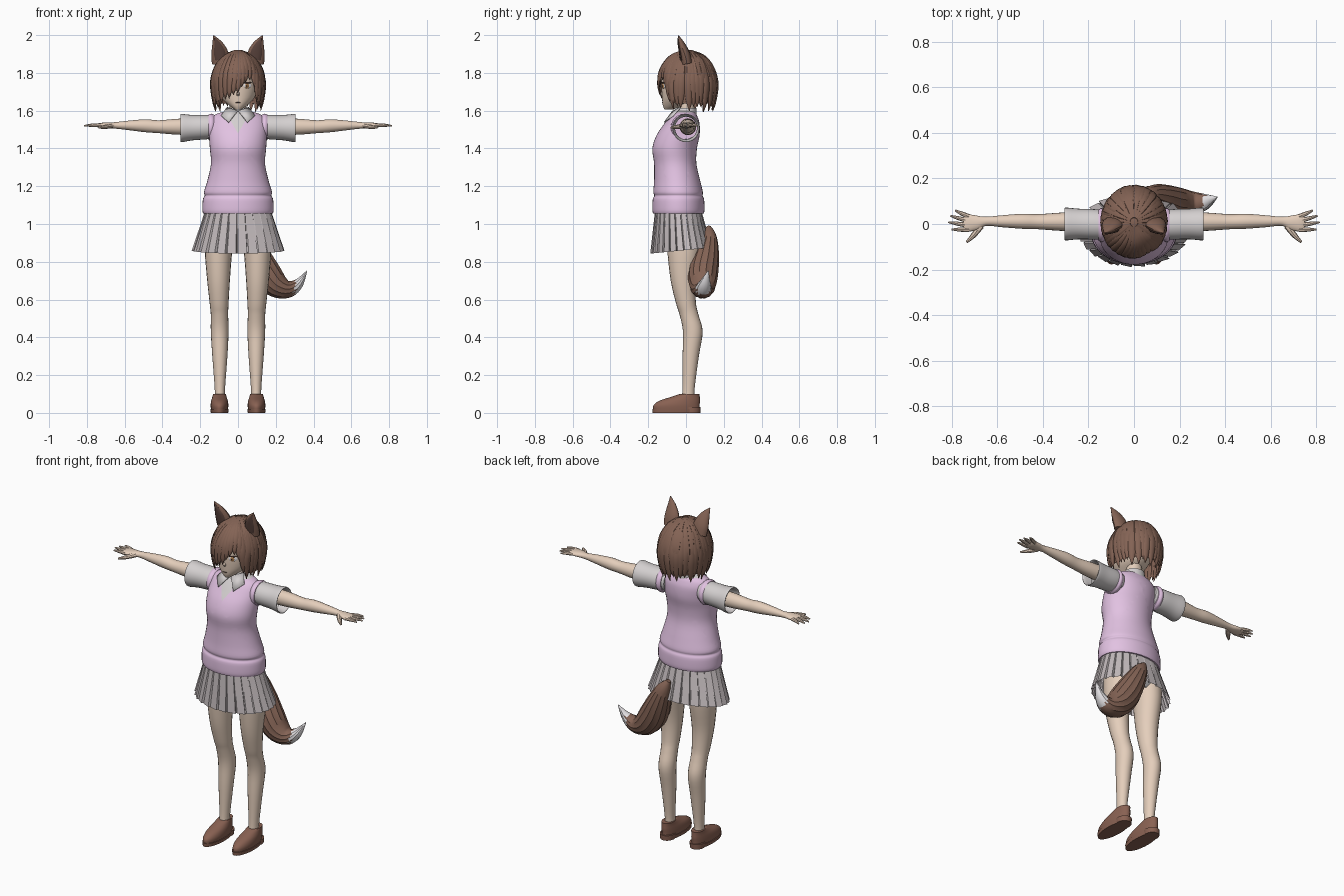
import bpy, bmesh, math, random
from mathutils import Vector, Matrix

random.seed(4)
cube = bpy.data.objects.get("Cube")
if cube:
    bpy.data.objects.remove(cube, do_unlink=True)

Z = Vector((0, 0, 1))
FRONT = Vector((0, -1, 0))


def material(name, r, g, b):
    m = bpy.data.materials.new(name)
    m.use_nodes = True
    m.diffuse_color = (r, g, b, 1)
    m.node_tree.nodes["Principled BSDF"].inputs["Base Color"].default_value = (r, g, b, 1)
    return m


skin = material("skin", .78, .62, .5)
pink = material("vest pink", .76, .54, .76)
shirt = material("shirt grey white", .66, .63, .63)
grey = material("skirt grey", .55, .5, .51)
brown = material("hair brown", .23, .125, .09)
dark = material("dark brown", .1, .055, .045)
leather = material("shoe brown", .25, .12, .085)
white = material("soft white", .8, .78, .8)
amber = material("eye amber", .5, .25, .09)


def make(name, bm, *mats, angle=40):
    """Turn a bmesh into a smooth-shaded object."""
    bmesh.ops.recalc_face_normals(bm, faces=bm.faces)
    mesh = bpy.data.meshes.new(name)
    bm.to_mesh(mesh)
    bm.free()
    for m in mats:
        mesh.materials.append(m)
    obj = bpy.data.objects.new(name, mesh)
    bpy.context.collection.objects.link(obj)
    bpy.ops.object.select_all(action="DESELECT")
    obj.select_set(True)
    bpy.context.view_layer.objects.active = obj
    bpy.ops.object.shade_smooth_by_angle(angle=math.radians(angle))
    return obj


def spline(stations, steps):
    """Catmull-Rom samples through stations of any dimension."""
    out = []
    last = len(stations) - 1
    for i in range(last):
        a, b, c, d = (stations[min(max(i + k, 0), last)] for k in (-1, 0, 1, 2))
        for k in range(steps):
            t = k / steps
            out.append([q + t / 2 * (r - p + t * (2*p - 5*q + 4*r - s + t * (3*q - p - 3*r + s)))
                        for p, q, r, s in zip(a, b, c, d)])
    return out + [list(stations[-1])]


def bridge(bm, rings, closed=True):
    for a, b in zip(rings, rings[1:]):
        n = len(a)
        for i in range(n if closed else n - 1):
            j = (i + 1) % n
            bm.faces.new((a[i], a[j], b[j], b[i]))


def sweep(bm, stations, ref=FRONT, axis=None, sides=20, steps=4, caps=(True, True), flute=0):
    """Loft ellipses (x, y, z, half width, half depth) along a path."""
    samples = spline(stations, steps)
    centres = [Vector(s[:3]) for s in samples]
    rings = []
    for i, s in enumerate(samples):
        t = axis or (centres[min(i + 1, len(centres) - 1)] - centres[max(i - 1, 0)]).normalized()
        up = ref(centres[i]) if callable(ref) else ref
        across = t.cross(up).normalized()
        deep = across.cross(t)
        ring = []
        for k in range(sides):
            a = math.tau * k / sides
            f = 1 + flute * (k % 2)
            ring.append(bm.verts.new(centres[i] + f * (across * math.cos(a) * max(s[3], .001)
                                                       + deep * math.sin(a) * max(s[4], .001))))
        rings.append(ring)
    bridge(bm, rings)
    for use, ring in zip(caps, (rings[0], rings[-1])):
        if use:
            bm.faces.new(ring)


def part(name, stations, mat, **kw):
    bm = bmesh.new()
    sweep(bm, stations, **kw)
    return make(name, bm, mat)


def both(name, stations, mat, **kw):
    for side, s in (("left", 1), ("right", -1)):
        part(side + "_" + name, [(s * p[0], *p[1:]) for p in stations], mat, **kw)


def upright(rows):
    """Rows of (z, y, half width, half depth) on the centre line."""
    return [(0, y, z, w, d) for z, y, w, d in rows]


# Head, neck and nose
part("head", upright([(1.607, -.09, .018, .024), (1.63, -.065, .05, .058), (1.67, -.035, .088, .092),
                      (1.74, -.01, .11, .12), (1.82, 0, .112, .122), (1.89, 0, .06, .07)]),
     skin, axis=Z, sides=32)
part("neck", upright([(1.54, .01, .05, .045), (1.68, -.005, .042, .042)]), skin, axis=Z)
part("nose", [(0, -.112, 1.71, .004, .004), (0, -.128, 1.688, .009, .008), (0, -.108, 1.678, .006, .004)],
     skin, sides=8)


# Eyes, lashes and mouth as thin plates on the face
def plate(name, x, z, w, h, mat, layer, y_shift=0):
    depth = math.sqrt(1 - (x / .11) ** 2)
    y = -.012 - .12 * depth - .0015 * layer + y_shift
    place = (Matrix.Translation((x, y, z)) @ Matrix.Rotation(x * 10, 4, "Z")
             @ Matrix.Diagonal((w, .003, h, 1)))
    bm = bmesh.new()
    bmesh.ops.create_uvsphere(bm, u_segments=16, v_segments=8, radius=1, matrix=place)
    make(name, bm, mat)


for side, s in (("left", 1), ("right", -1)):
    plate(side + "_eye_white", s * .05, 1.733, .024, .015, white, 0)
    plate(side + "_iris", s * .048, 1.732, .012, .015, amber, 1)
    plate(side + "_pupil", s * .047, 1.731, .005, .008, dark, 2)
    plate(side + "_lash", s * .051, 1.748, .027, .004, dark, 2)
plate("mouth", 0, 1.643, .015, .002, dark, 0, .007)


# Hair: a cap over the skull with tapered locks lying on it
def scalp(theta, s, scale=1):
    if s < 1:
        r, z = math.sin(s * math.pi / 2), 1.74 + .18 * math.cos(s * math.pi / 2)
    else:
        r, z = 1 - .5 * (s - 1) ** 2, 1.74 - .29 * (s - 1)
    r *= scale
    return Vector((.136 * r * math.sin(theta), .008 - .152 * r * math.cos(theta), z))


bm = bmesh.new()
rings = []
for i in range(15):
    ring = []
    for k in range(48):
        a = math.tau * k / 48 - math.pi
        side = min(max((abs(a) - .6) / .45, 0), 1)
        ring.append(bm.verts.new(scalp(a, .02 + i / 14 * (.78 + .55 * side), .97)))
    rings.append(ring)
bridge(bm, rings)
bm.faces.new(rings[0])
make("hair_cap", bm, brown)


def lock(bm, start, end, reach, width=.026):
    rows = []
    for f, w in ((0, .2), (.3, .7), (.6, 1), (.85, .7), (1, .04)):
        p = scalp(math.radians(start + (end - start) * f), .08 + (reach - .08) * f)
        rows.append((*p, width * w, .011 * w + .001))
    sweep(bm, rows, ref=lambda p: p - Vector((0, 0, 1.7)), sides=8)


bm = bmesh.new()
for i in range(24):
    a = 58 + i * 244 / 23
    lock(bm, a, a + random.uniform(-5, 5), random.uniform(1.38, 1.52))
for i in range(16):
    a = 64 + i * 232 / 15
    lock(bm, a, a + random.uniform(-8, 8), random.uniform(1.15, 1.36), .022)
make("back_and_side_locks", bm, brown)

bm = bmesh.new()
for start, end, reach in ((-45, -54, 1.45), (-35, -42, 1.36), (-22, -31, 1.28), (-10, -21, 1.26),
                          (0, -11, 1.2), (8, -1, 1.16), (16, 8, 1.05), (22, 17, .96), (30, 28, .92),
                          (36, 40, 1.05), (42, 49, 1.32), (50, 57, 1.46)):
    lock(bm, start, end, reach, .023)
make("fringe", bm, brown)

# Animal ears with dark inner fur
both("ear", [(.092, .005, 1.85, .046, .028), (.096, -.005, 1.9, .046, .026),
             (.109, -.022, 1.95, .03, .017), (.13, -.04, 1.998, .002, .002)], brown, sides=14)
both("inner_ear", [(.092, -.024, 1.87, .028, .008), (.098, -.03, 1.91, .03, .008),
                   (.109, -.038, 1.95, .017, .006), (.125, -.044, 1.985, .002, .002)], dark, sides=10)

# Knitted vest, with the shirt showing in the V neck
bm = bmesh.new()
sweep(bm, upright([(1.055, -.04, .184, .134), (1.075, -.04, .189, .138), (1.13, -.04, .186, .136),
                   (1.15, -.04, .176, .128), (1.17, -.042, .18, .131), (1.23, -.047, .162, .122),
                   (1.32, -.057, .143, .112), (1.4, -.06, .149, .118), (1.47, -.042, .153, .114),
                   (1.53, -.022, .152, .094), (1.565, -.014, .138, .076), (1.585, -.01, .108, .062),
                   (1.6, -.005, .055, .048)]), axis=Z, sides=40)
for s in (1, -1):
    bmesh.ops.bisect_plane(bm, geom=bm.verts[:] + bm.edges[:] + bm.faces[:],
                           plane_co=(0, 0, 1.48), plane_no=(s, 0, -.6))
for f in bm.faces:
    c = f.calc_center_median()
    in_neck = c.y < 0 and abs(c.x) < (c.z - 1.48) * .6
    f.material_index = int(in_neck or c.z > 1.59)
make("vest", bm, pink, shirt)

# Collar
part("collar_band", upright([(1.575, -.004, .068, .06), (1.615, .004, .056, .052)]), shirt,
     axis=Z, caps=(False, False))
for side, s in (("left", 1), ("right", -1)):
    bm = bmesh.new()
    corners = ((.003, -.072, 1.6), (.058, -.03, 1.62), (.09, -.07, 1.575), (.05, -.117, 1.54))
    bm.faces.new([bm.verts.new((s * x, y, z)) for x, y, z in corners])
    flap = make(side + "_collar_flap", bm, shirt)
    flap.modifiers.new("thickness", "SOLIDIFY").thickness = .006

# Sleeves, vest armholes, arms and hands
both("sleeve", [(.11, -.005, 1.515, .058, .058), (.16, -.002, 1.513, .066, .064),
                (.24, 0, 1.51, .067, .067), (.3, 0, 1.508, .072, .075), (.296, 0, 1.508, .064, .067),
                (.25, 0, 1.508, .058, .06)], shirt, ref=Z, axis=Vector((1, 0, 0)), caps=(True, False), sides=28)
both("armhole", [(.125, -.005, 1.512, .066, .066), (.142, -.005, 1.512, .075, .072),
                 (.156, -.005, 1.512, .068, .067)], pink, ref=Z, axis=Vector((1, 0, 0)), sides=28)
both("arm", [(.2, .01, 1.515, .044, .045), (.32, .01, 1.515, .04, .042), (.42, .01, 1.515, .033, .034),
             (.49, .012, 1.52, .033, .034), (.58, .012, 1.522, .026, .025), (.65, .012, 1.522, .02, .017),
             (.69, .006, 1.522, .032, .016), (.73, .004, 1.522, .038, .013), (.748, .004, 1.522, .033, .008)],
     skin, ref=Z)
for finger, y, tip_x, tip_y in (("little", .033, .785, .06), ("ring", .014, .806, .036),
                                ("middle", -.006, .815, .008), ("index", -.025, .8, -.024)):
    both(finger + "_finger", [(.725, y, 1.522, .011, .01), ((.73 + tip_x) / 2, (y + tip_y) / 2, 1.523, .009, .009),
                              (tip_x, tip_y, 1.52, .004, .004)], skin, ref=Z, sides=8)
both("thumb", [(.672, -.008, 1.52, .015, .013), (.705, -.05, 1.514, .012, .011),
               (.735, -.08, 1.51, .005, .005)], skin, ref=Z, sides=8)

# Pleated skirt
bm = bmesh.new()
rings = []
for i in range(5):
    f = i / 4
    ring = []
    for k in range(26):
        for lead, bulge in ((0, 1), (.82, 1.035), (.9, .96)):
            a = math.tau * (k + lead) / 26
            r = 1 + (bulge - 1) * (.3 + .7 * f)
            x = (.17 + .068 * f) * r * math.sin(a)
            y = -.042 + .016 * f - (.12 + .038 * f) * r * math.cos(a)
            ring.append(bm.verts.new((x, y, 1.08 - .22 * f + .1 * (y + .02) * f)))
    rings.append(ring)
bridge(bm, rings)
make("pleated_skirt", bm, grey, angle=25)

# Hips, legs and shoes
part("hips", upright([(.9, -.015, .12, .07), (.95, -.02, .165, .105), (1.08, -.035, .15, .105)]), white, axis=Z)
both("leg", [(.092, -.012, .98, .08, .092), (.103, -.012, .86, .073, .087), (.103, -.015, .7, .06, .066),
             (.1, 0, .58, .05, .053), (.098, .016, .52, .046, .05), (.097, .036, .43, .047, .052),
             (.096, .025, .3, .04, .043), (.096, .013, .12, .027, .032), (.096, .012, .05, .03, .038)],
     skin, axis=Z)
both("shoe", [(.098, -.05, .012, .044, .122), (.098, -.05, .04, .047, .122), (.098, -.034, .064, .044, .108),
              (.098, -.004, .084, .038, .077), (.098, .02, .1, .034, .052)], leather, axis=Z, sides=28)
both("sole", [(.098, -.052, 0, .046, .124), (.098, -.052, .02, .049, .126)], leather, axis=Z, sides=28)
both("heel", [(.098, .03, 0, .04, .046), (.098, .03, .03, .042, .048)], leather, axis=Z)
both("shoe_strap", [(.054, -.055, .045, .014, .004), (.072, -.058, .075, .014, .004), (.098, -.06, .084, .014, .004),
                    (.124, -.058, .075, .014, .004), (.142, -.055, .045, .014, .004)], leather,
     ref=lambda p: Z, axis=Vector((1, 0, 0)), sides=8)

# Bushy tail with a pale tip
bm = bmesh.new()
sweep(bm, [(.03, .12, .985, .012, .012), (.06, .122, .93, .04, .04), (.1, .108, .84, .063, .064),
           (.145, .092, .75, .074, .075), (.2, .088, .68, .066, .068), (.265, .09, .655, .045, .05),
           (.32, .1, .685, .026, .03), (.365, .118, .752, .002, .002)], sides=28, steps=5, flute=.06)
for f in bm.faces:
    f.material_index = int(f.calc_center_median().x > .305 + random.uniform(-.012, .012))
make("tail", bm, brown, white)
